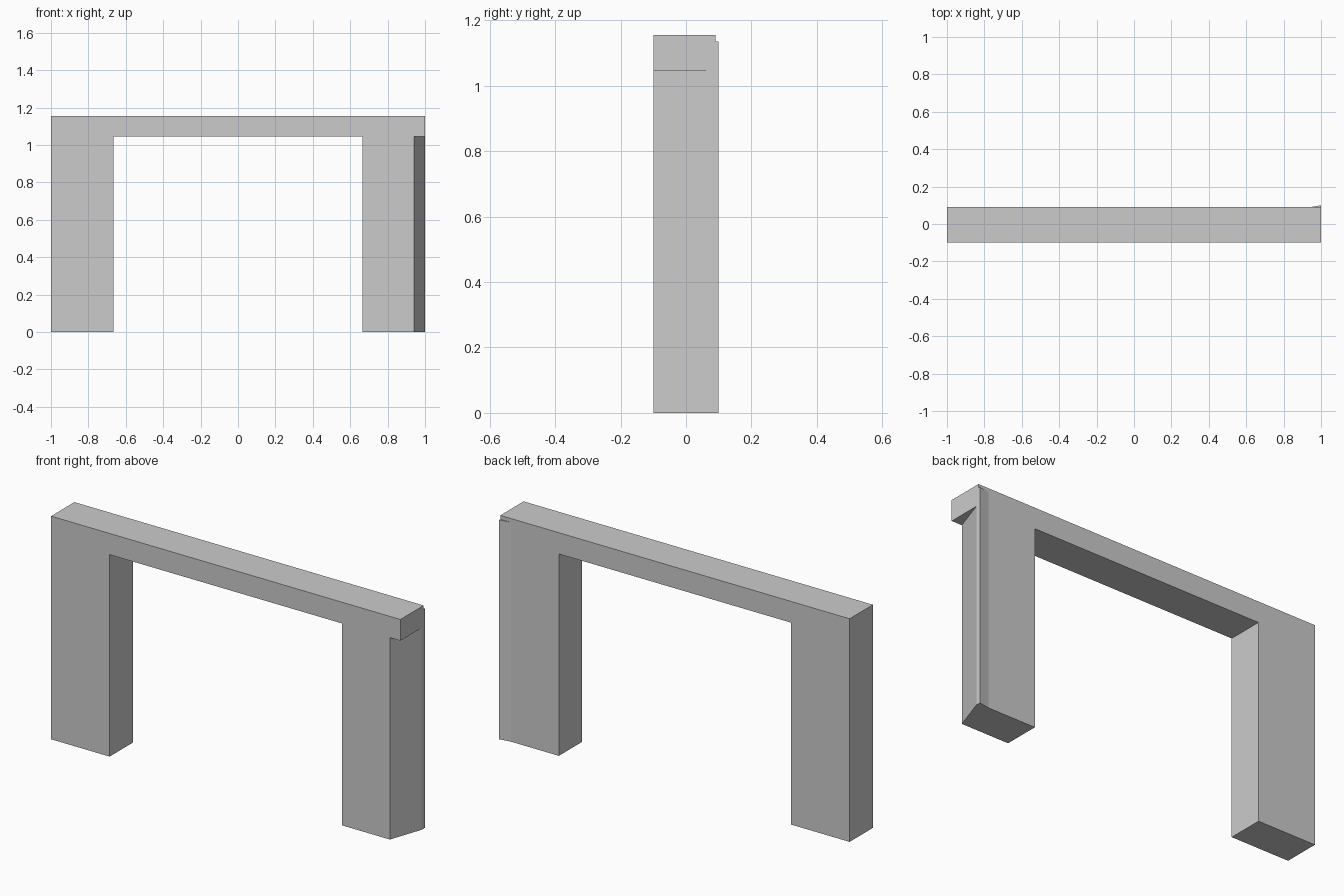
import bpy
import bmesh
from mathutils import Vector

if "Cube" in bpy.data.objects:
    bpy.data.objects.remove(bpy.data.objects["Cube"], do_unlink=True)

# Single plain grey
grey = bpy.data.materials.new("light_grey")
grey.use_nodes = True
grey.diffuse_color = (0.6, 0.6, 0.6, 1)
grey.node_tree.nodes["Principled BSDF"].inputs["Base Color"].default_value = (0.6, 0.6, 0.6, 1)


def prism(name, points, depth):
    """Extrude a closed 3D outline along the depth vector."""
    bm = bmesh.new()
    face = bm.faces.new([bm.verts.new(p) for p in points])
    moved = bmesh.ops.extrude_face_region(bm, geom=[face])["geom"]
    bmesh.ops.translate(bm, vec=Vector(depth),
                        verts=[v for v in moved if isinstance(v, bmesh.types.BMVert)])
    bmesh.ops.recalc_face_normals(bm, faces=bm.faces)
    mesh = bpy.data.meshes.new(name)
    bm.to_mesh(mesh)
    bm.free()
    mesh.materials.append(grey)
    obj = bpy.data.objects.new(name, mesh)
    bpy.context.collection.objects.link(obj)
    return obj


FRONT, BACK = -0.1, 0.09
INNER, SPLAY = 0.665, 0.94
LINTEL, TOP, RIB_TOP = 1.045, 1.155, 1.135

# Straight leg and top beam share one profile
profile = [(-1, 0), (-INNER, 0), (-INNER, LINTEL), (1, LINTEL), (1, TOP), (-1, TOP)]
prism("beam_and_straight_leg", [(x, FRONT, z) for x, z in profile], (0, BACK - FRONT, 0))

# Leg with a slanted outer side
plan = [(INNER, FRONT), (SPLAY, FRONT), (1, 0.075), (1, 0.1), (SPLAY, BACK), (INNER, BACK)]
prism("slanted_leg", [(x, y, 0) for x, y in plan], (0, 0, LINTEL))

# Thin wedge of that leg running up behind the beam
wedge = [(SPLAY, BACK), (1, BACK), (1, 0.1)]
prism("rear_wedge", [(x, y, LINTEL) for x, y in wedge], (0, 0, RIB_TOP - LINTEL))
